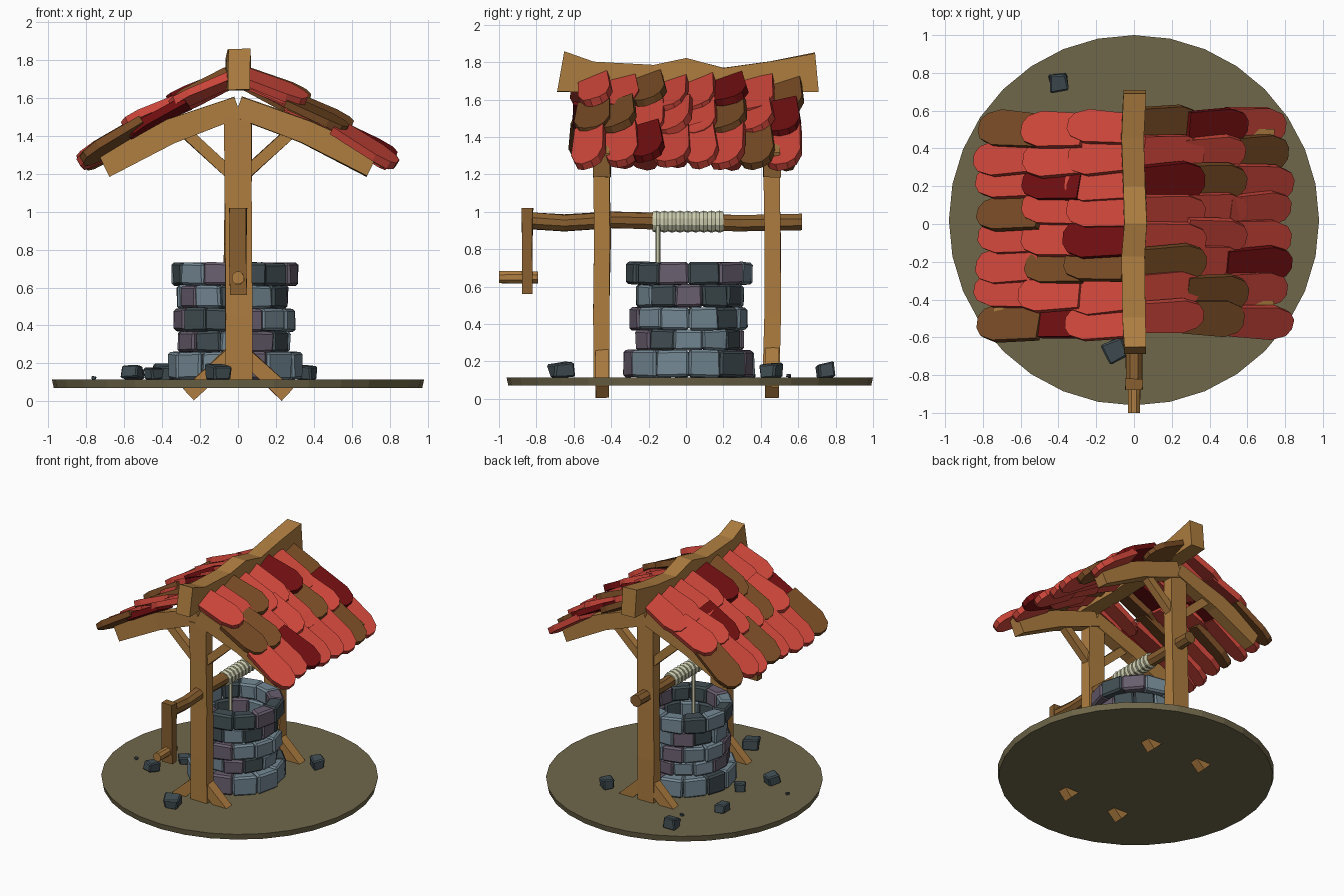
import bpy, bmesh, random
from math import sin, cos, pi, radians
from mathutils import Vector, Matrix

random.seed(4)
cube = bpy.data.objects.get("Cube")
if cube:
    bpy.data.objects.remove(cube, do_unlink=True)


def material(name, r, g, b):
    lin = [((c / 255 + 0.055) / 1.055) ** 2.4 for c in (r, g, b)] + [1]
    m = bpy.data.materials.new(name)
    m.use_nodes = True
    m.diffuse_color = lin
    m.node_tree.nodes["Principled BSDF"].inputs["Base Color"].default_value = lin
    return m


earth = material("earth", 112, 103, 74)
wood = material("wood", 174, 125, 64)
dark_wood = material("dark_wood", 136, 95, 48)
red = material("red_tile", 205, 70, 58)
dark_red = material("dark_red_tile", 112, 14, 16)
brown = material("brown_tile", 118, 74, 36)
blue_stone = material("blue_stone", 116, 136, 148)
dark_stone = material("dark_stone", 66, 79, 84)
purple_stone = material("purple_stone", 104, 94, 110)
rope_mat = material("rope", 205, 205, 175)


def jit(a):
    return random.uniform(-a, a)


def finish(name, bm, mats):
    bmesh.ops.recalc_face_normals(bm, faces=bm.faces)
    me = bpy.data.meshes.new(name)
    bm.to_mesh(me)
    bm.free()
    for m in mats:
        me.materials.append(m)
    ob = bpy.data.objects.new(name, me)
    bpy.context.collection.objects.link(ob)
    return ob


def beam(name, pts, w, d, side, mat, n=4, wobble=0.0):
    """Sweep a section along points (x, y, z, optional scale); side is the width axis."""
    bm = bmesh.new()
    side = Vector(side)
    ps = [Vector(p[:3]) for p in pts]
    rings = []
    for i, p in enumerate(ps):
        tan = (ps[min(i + 1, len(ps) - 1)] - ps[max(i - 1, 0)]).normalized()
        up = tan.cross(side).normalized()
        s = pts[i][3] if len(pts[i]) > 3 else 1
        ring = []
        for k in range(n):
            a = 2 * pi * (k + 0.5) / n
            r = 0.5 / cos(pi / 4) if n == 4 else 0.5
            sw = 1 if n == 4 else s
            ring.append(bm.verts.new(p + side * (cos(a) * r * w * sw + jit(wobble))
                                     + up * (sin(a) * r * d * s + jit(wobble))))
        rings.append(ring)
    for a, b in zip(rings, rings[1:]):
        for k in range(n):
            bm.faces.new((a[k], a[(k + 1) % n], b[(k + 1) % n], b[k]))
    bm.faces.new(rings[0])
    bm.faces.new(rings[-1])
    return finish(name, bm, [mat])


# Ground disc
bm = bmesh.new()
bmesh.ops.create_cone(bm, cap_ends=True, segments=32, radius1=0.97, radius2=0.98, depth=0.045,
                      matrix=Matrix.Translation((0, 0.02, 0.0925)))
finish("ground", bm, [earth])

# Stone well: five courses of bevelled wedge blocks
STONES = [blue_stone, dark_stone, purple_stone]
courses = [(0.115, 0.26, 0.35), (0.26, 0.37, 0.3), (0.37, 0.49, 0.315),
           (0.49, 0.61, 0.3), (0.61, 0.73, 0.335)]
bm = bmesh.new()
COUNT = 12
for row, (z0, z1, radius) in enumerate(courses):
    for i in range(COUNT):
        a0 = 2 * pi * (i + 0.5 * (row % 2)) / COUNT
        a1 = a0 + 2 * pi / COUNT
        r_out = radius + jit(0.012)
        block = bmesh.new()
        vs = []
        for z in (z0, z1):
            for r, a in ((0.23, a0), (r_out, a0), (r_out, a1), (0.23, a1)):
                vs.append(block.verts.new((r * cos(a) - 0.02 + jit(0.005),
                                           r * sin(a) + 0.015 + jit(0.005), z + jit(0.005))))
        for f in ((0, 3, 2, 1), (4, 5, 6, 7), (0, 1, 5, 4), (1, 2, 6, 5), (2, 3, 7, 6), (3, 0, 4, 7)):
            block.faces.new([vs[k] for k in f])
        bmesh.ops.bevel(block, geom=block.edges[:], offset=0.013, segments=1, affect='EDGES')
        slot = random.choices((0, 1, 2), (6, 3, 3))[0]
        for f in block.faces:
            f.material_index = slot
        tmp = bpy.data.meshes.new("block")
        block.to_mesh(tmp)
        block.free()
        bm.from_mesh(tmp)
        bpy.data.meshes.remove(tmp)
finish("well_wall", bm, STONES)

# Timber frames: post, rafters, knee braces and foot braces at both ends
for end, y in (("front", -0.45), ("back", 0.46)):
    beam(end + "_post", [(jit(0.006), y + jit(0.006), z) for z in (0.1, 0.45, 0.85, 1.2, 1.5)],
         0.14, 0.085, (1, 0, 0), wood, wobble=0.004)
    for label, s in (("right", -1), ("left", 1)):
        beam(f"{end}_{label}_rafter", [(0, y, 1.55, 0.9), (s * 0.36, y, 1.42), (s * 0.71, y, 1.25, 1.15)],
             0.09, 0.125, (0, 1, 0), wood, wobble=0.005)
        beam(f"{end}_{label}_knee_brace", [(s * 0.03, y, 1.19), (s * 0.27, y, 1.41)],
             0.055, 0.06, (0, 1, 0), wood, wobble=0.003)
        beam(f"{end}_{label}_foot_brace", [(s * 0.02, y, 0.26), (s * 0.26, y, 0.035)],
             0.07, 0.08, (0, 1, 0), wood, wobble=0.004)

# Ridge beam with a sagging, uneven top
tops = [(-0.67, 1.86), (-0.5, 1.8), (-0.17, 1.785), (0, 1.82), (0.2, 1.77), (0.46, 1.805), (0.7, 1.85)]
beam("ridge_beam", [(jit(0.008), y, (1.64 + t) / 2, t - 1.64) for y, t in tops],
     0.12, 1, (1, 0, 0), wood, wobble=0.003)

# Roof tiles: each side three overlapping rows, the left rows turned half round for the other side
TILES = {"R": 0, "D": 1, "B": 2}
rows = [(0.04, 1.725, 24, 0.36), (0.28, 1.6, 26, 0.35), (0.51, 1.475, 31, 0.38)]
patterns = {"left": ("RRBRRDRB", "BBRRRBRD", "RRDRRRBR"),
            "right": ("RRRRDBRR", "RRDRRBRD", "BRRBRRRB")}
for label, turn in (("left", 0), ("right", pi)):
    bm = bmesh.new()
    for (x0, z0, slope, length), pattern in zip(rows, patterns[label]):
        for i, key in enumerate(pattern):
            y = -0.51 + i * 0.146 + jit(0.015)
            place = (Matrix.Rotation(turn, 4, 'Z')
                     @ Matrix.Translation((x0 + jit(0.02), y, z0 + jit(0.012)))
                     @ Matrix.Rotation(radians(slope + jit(4)), 4, 'Y')
                     @ Matrix.Rotation(radians(18 + jit(6)), 4, 'X')
                     @ Matrix.Rotation(radians(jit(4)), 4, 'Z'))
            w = 0.098 + jit(0.008)
            outline = [(0, -0.9), (0, 0.9), (0.7, 1), (0.92, 0.72), (1, 0.3),
                       (1, -0.3), (0.92, -0.72), (0.7, -1)]
            layers = []
            for z in (0, -0.042):
                layers.append([bm.verts.new(place @ Vector((u * length, v * w, z + jit(0.003))))
                               for u, v in outline])
            top, low = layers
            n = len(outline)
            faces = [bm.faces.new(top), bm.faces.new(low[::-1])]
            faces += [bm.faces.new((top[k], low[k], low[(k + 1) % n], top[(k + 1) % n])) for k in range(n)]
            for f in faces:
                f.material_index = TILES[key]
    finish(label + "_roof_tiles", bm, [red, dark_red, brown])

# Windlass: axle, crank arm, handle
beam("axle", [(0, y, 0.945 + dz) for y, dz in
              ((-0.87, 0.01), (-0.65, -0.005), (-0.4, 0.01), (0, 0), (0.3, -0.005), (0.62, 0))],
     0.095, 0.095, (1, 0, 0), dark_wood, n=8, wobble=0.003)
beam("crank_arm", [(0, -0.85, z) for z in (0.56, 0.8, 1.02)], 0.09, 0.06, (1, 0, 0), dark_wood, wobble=0.004)
beam("crank_handle", [(0, y, 0.65) for y in (-1.0, -0.9, -0.79)], 0.07, 0.07, (1, 0, 0), wood, n=8, wobble=0.002)

# Rope: ridged coil on the axle and the hanging end
coil = [(0, -0.18 + 0.38 * i / 18, 0.947, 1 if i % 2 else 0.88) for i in range(19)]
beam("rope_coil", coil, 0.118, 0.118, (1, 0, 0), rope_mat, n=10)
beam("hanging_rope", [(0.04, -0.15, 0.95), (0.04, -0.15, 0.3)], 0.026, 0.026, (1, 0, 0), rope_mat, n=6)

# Loose rubble on the ground
rubble = [(-0.4, 0.75, 0.09), (-0.1, -0.67, 0.1), (-0.56, -0.26, 0.09), (0.36, 0.46, 0.095),
          (-0.54, 0.32, 0.08), (-0.45, -0.03, 0.075), (-0.76, -0.17, 0.022), (-0.35, 0.55, 0.022)]
for i, (x, y, size) in enumerate(rubble):
    bm = bmesh.new()
    bmesh.ops.create_cube(bm, size=size)
    for v in bm.verts:
        v.co += Vector((jit(0.15), jit(0.15), jit(0.1))) * size
    bmesh.ops.bevel(bm, geom=bm.edges[:], offset=size * 0.1, segments=1, affect='EDGES')
    bm.transform(Matrix.Translation((x, y, 0.115 + size * 0.4))
                 @ Matrix.Rotation(jit(1.5), 4, 'Z') @ Matrix.Rotation(jit(0.25), 4, 'X')
                 @ Matrix.Diagonal((1, 1, 0.8, 1)))
    finish(f"rubble_{i + 1}", bm, [dark_stone])
